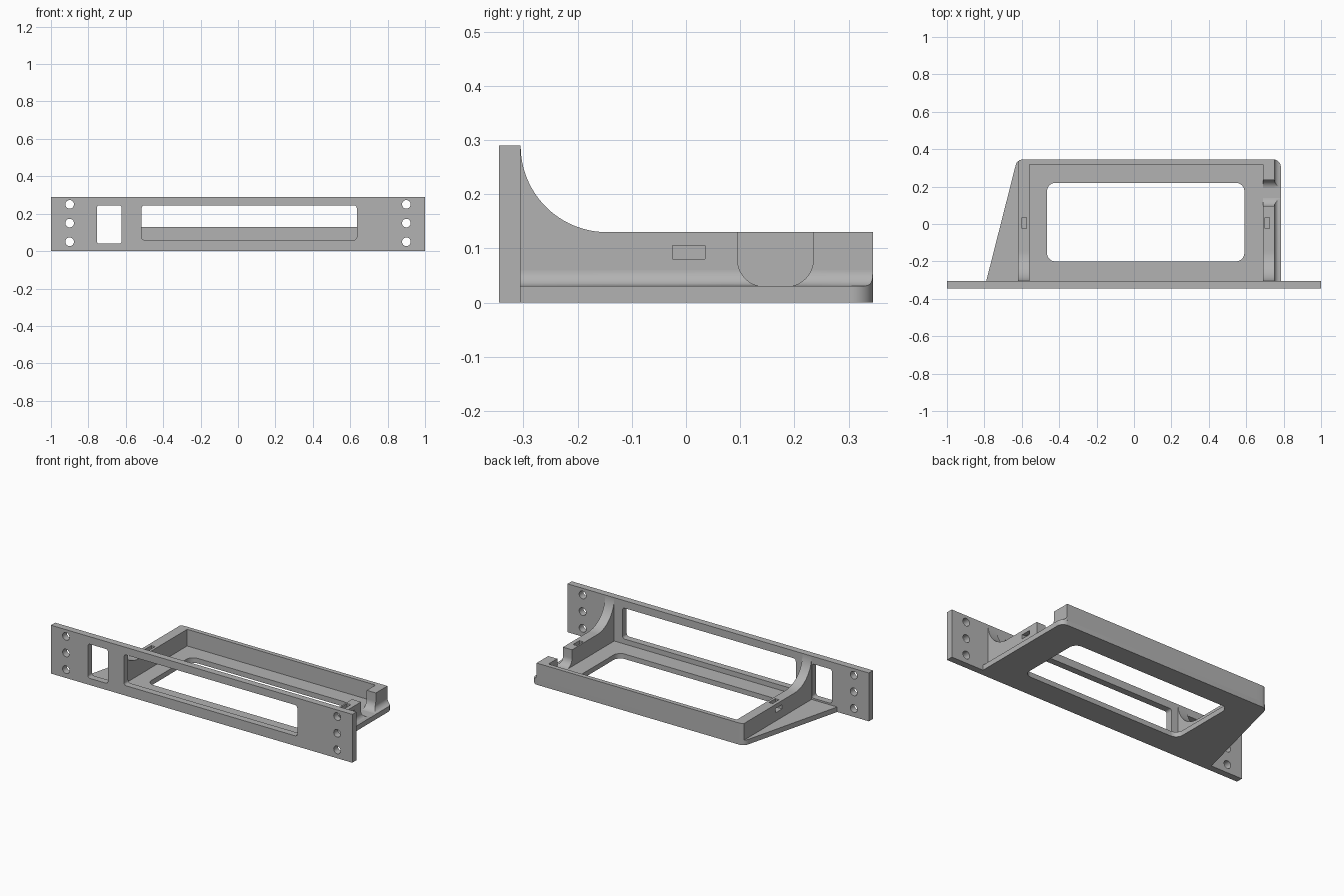
import bpy, bmesh, math
from mathutils import Vector

if "Cube" in bpy.data.objects:
    bpy.data.objects.remove(bpy.data.objects["Cube"], do_unlink=True)

# Single matte grey
grey = bpy.data.materials.new("matte_grey")
grey.use_nodes = True
COLOUR = (0.45, 0.45, 0.45, 1)
grey.diffuse_color = COLOUR
for node in grey.node_tree.nodes:
    if node.type == 'BSDF_PRINCIPLED':
        node.inputs["Base Color"].default_value = COLOUR


def rounded(points, radii, steps=12):
    """Polygon with an arc of the given radius at each corner."""
    out = []
    pts = [Vector(p) for p in points]
    for i, p in enumerate(pts):
        r = radii[i] if isinstance(radii, (list, tuple)) else radii
        if not r:
            out.append(p)
            continue
        u = (pts[i - 1] - p).normalized()
        v = (pts[(i + 1) % len(pts)] - p).normalized()
        half = u.angle(v) / 2
        centre = p + (u + v).normalized() * r / math.sin(half)
        start = p + u * r / math.tan(half) - centre
        end = p + v * r / math.tan(half) - centre
        sweep = math.pi - 2 * half
        for k in range(steps + 1):
            t = k / steps
            out.append(centre + (start * math.sin((1 - t) * sweep)
                                 + end * math.sin(t * sweep)) / math.sin(sweep))
    return out


def rect(a0, a1, b0, b1):
    return [(a0, b0), (a1, b0), (a1, b1), (a0, b1)]


def circle(a, b, r, n=32):
    return [(a + r * math.cos(math.tau * k / n), b + r * math.sin(math.tau * k / n))
            for k in range(n)]


def prism(name, points, axis, lo, hi):
    """Extrude a 2D outline along the x, y or z axis."""
    place = {'x': lambda a, b: (lo, a, b),
             'y': lambda a, b: (a, lo, b),
             'z': lambda a, b: (a, b, lo)}[axis]
    bm = bmesh.new()
    face = bm.faces.new([bm.verts.new(place(*p)) for p in points])
    extruded = bmesh.ops.extrude_face_region(bm, geom=[face])["geom"]
    step = Vector([hi - lo if axis == c else 0 for c in 'xyz'])
    bmesh.ops.translate(bm, vec=step,
                        verts=[g for g in extruded if isinstance(g, bmesh.types.BMVert)])
    bmesh.ops.recalc_face_normals(bm, faces=bm.faces)
    mesh = bpy.data.meshes.new(name)
    bm.to_mesh(mesh)
    bm.free()
    mesh.materials.append(grey)
    obj = bpy.data.objects.new(name, mesh)
    bpy.context.collection.objects.link(obj)
    return obj


def activate(obj):
    bpy.ops.object.select_all(action='DESELECT')
    obj.select_set(True)
    bpy.context.view_layer.objects.active = obj


def carve(obj, points, axis, lo, hi, operation='DIFFERENCE'):
    """Cut a prism out of a part, or trim the part to it."""
    cutter = prism("cutter", points, axis, lo, hi)
    cutter.hide_render = True
    mod = obj.modifiers.new("carve", 'BOOLEAN')
    mod.operation, mod.solver, mod.object = operation, 'EXACT', cutter
    activate(obj)
    bpy.ops.object.modifier_apply(modifier=mod.name)
    bpy.data.objects.remove(cutter, do_unlink=True)


BACK, JOIN, FRONT = 0.345, -0.305, -0.345
FLOOR, RIM, TOP = 0.03, 0.13, 0.29

# Front plate with two windows and screw holes
plate = prism("front_plate", rect(-1, 1, 0, TOP), 'y', FRONT, JOIN)
carve(plate, rounded(rect(-0.755, -0.622, 0.04, 0.245), 0.015), 'y', -0.4, -0.2)
carve(plate, rounded(rect(-0.515, 0.635, 0.06, 0.245), 0.015), 'y', -0.4, -0.2)
for x in (-0.9, 0.9):
    for z in (0.05, 0.15, 0.25):
        carve(plate, circle(x, z, 0.023), 'y', -0.4, -0.2)

# Floor with one slanted side and a large opening
outline = rounded([(-0.79, JOIN), (0.785, JOIN), (0.785, BACK), (-0.625, BACK)],
                  [0, 0, 0.04, 0.04])
floor = prism("floor", outline, 'z', 0, FLOOR)
carve(floor, rounded(rect(-0.465, 0.59, -0.2, 0.22), 0.045), 'z', -0.1, 0.1)

# Side walls sweeping up to the plate
side = rounded([(-0.306, FLOOR), (BACK, FLOOR), (BACK, RIM), (JOIN, RIM),
                (JOIN, TOP), (-0.306, TOP)], [0, 0, 0, 0.159, 0, 0], 24)
left_wall = prism("plain_side_wall", side, 'x', -0.62, -0.56)
right_wall = prism("notched_side_wall", side, 'x', 0.69, 0.75)
back_wall = prism("back_wall", rect(-0.56, 0.69, FLOOR, RIM), 'y', 0.318, BACK)

# Concave fillet outside the notched wall
fillet = prism("outer_fillet",
               rounded([(0.749, FLOOR), (0.785, FLOOR), (0.785, 0.0305),
                        (0.75, 0.0305), (0.75, 0.0605), (0.749, 0.0605)],
                       [0, 0, 0, 0.0295, 0, 0]), 'y', JOIN, BACK)

# Round the rear corners to the floor outline
trim = rounded([(-0.79, -0.4), (0.785, -0.4), (0.785, BACK), (-0.625, BACK)],
               [0, 0, 0.04, 0.04])
for part in (left_wall, fillet):
    carve(part, trim, 'z', -0.1, 0.5, 'INTERSECT')

# U-shaped notch
notch = rounded(rect(0.095, 0.235, 0.0295, 0.2), [0.05, 0.05, 0, 0])
for part in (right_wall, fillet):
    carve(part, notch, 'x', 0.6, 0.9)

# Tie slots, open to the outside and the top
for wall, inner, mid, outer in ((left_wall, -0.575, -0.6, -0.7),
                                (right_wall, 0.7, 0.725, 0.8)):
    carve(wall, rect(-0.025, 0.035, 0.08, 0.105), 'x', inner, outer)
    carve(wall, rect(min(inner, mid), max(inner, mid), -0.025, 0.035), 'z', 0.09, 0.2)

for part in (plate, floor, left_wall, right_wall, back_wall, fillet):
    activate(part)
    bpy.ops.object.shade_smooth_by_angle(angle=math.radians(30))
